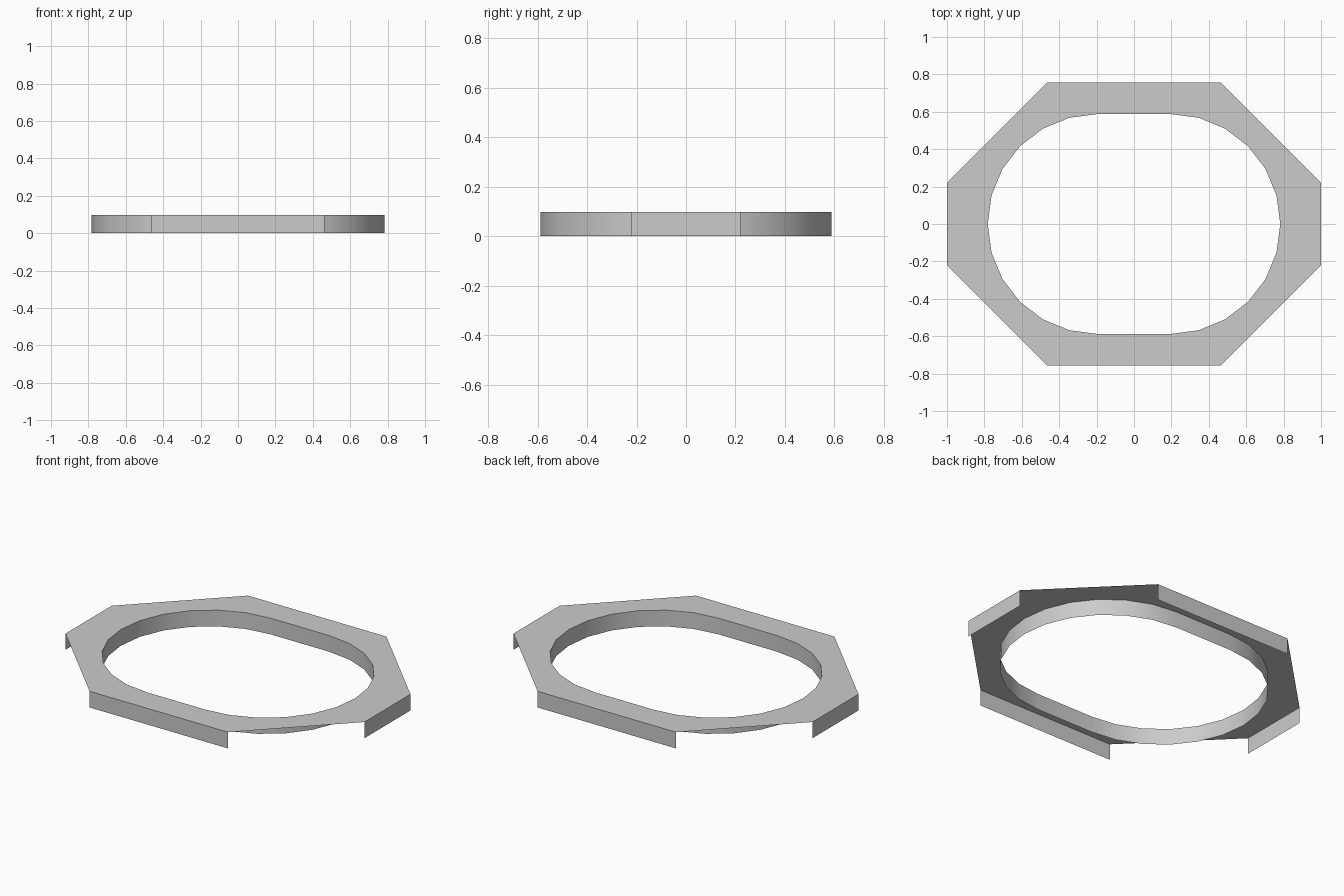
import bpy, bmesh, math

cube = bpy.data.objects.get("Cube")
if cube:
    bpy.data.objects.remove(cube, do_unlink=True)

HEIGHT = 0.098
HALF_X, HALF_Y = 1.0, 0.757        # outer half sizes
CORNER_X, CORNER_Y = 0.463, 0.22   # where the chamfers begin
RADIUS, OFFSET = 0.588, 0.194      # rounded ends of the opening
STEPS = 12                         # segments in each rounded end

grey = bpy.data.materials.new("light_grey")
grey.use_nodes = True
colour = (0.6, 0.6, 0.6, 1)
grey.diffuse_color = colour
grey.node_tree.nodes["Principled BSDF"].inputs["Base Color"].default_value = colour


def make_object(name, bm):
    mesh = bpy.data.meshes.new(name)
    bm.to_mesh(mesh)
    bm.free()
    mesh.materials.append(grey)
    obj = bpy.data.objects.new(name, mesh)
    bpy.context.collection.objects.link(obj)
    return obj


def wall(name, points, closed=False):
    """Thin upright strip that follows the points, facing right of travel."""
    bm = bmesh.new()
    low = [bm.verts.new((x, y, 0)) for x, y in points]
    high = [bm.verts.new((x, y, HEIGHT)) for x, y in points]
    for i in range(len(points) if closed else len(points) - 1):
        j = (i + 1) % len(points)
        bm.faces.new((low[i], low[j], high[j], high[i]))
    return make_object(name, bm)


# Outlines, both counter-clockwise
octagon = [(HALF_X, -CORNER_Y), (HALF_X, CORNER_Y),
           (CORNER_X, HALF_Y), (-CORNER_X, HALF_Y),
           (-HALF_X, CORNER_Y), (-HALF_X, -CORNER_Y),
           (-CORNER_X, -HALF_Y), (CORNER_X, -HALF_Y)]
opening = []
for side in (1, -1):
    for i in range(STEPS + 1):
        a = math.pi * (i / STEPS - 0.5)
        opening.append((side * (OFFSET + RADIUS * math.cos(a)),
                        side * RADIUS * math.sin(a)))

# Flat top plate with the opening
bm = bmesh.new()
for outline in (octagon, opening):
    verts = [bm.verts.new((x, y, HEIGHT)) for x, y in outline]
    for i, v in enumerate(verts):
        bm.edges.new((v, verts[(i + 1) % len(verts)]))
bmesh.ops.triangle_fill(bm, edges=bm.edges[:], use_beauty=True, normal=(0, 0, 1))
for face in bm.faces:
    face.normal_update()
    if face.normal.z < 0:
        face.normal_flip()
make_object("top_plate", bm)

# Smooth wall around the opening, facing inward
inner = wall("inner_wall", opening[::-1], closed=True)
bpy.context.view_layer.objects.active = inner
inner.select_set(True)
bpy.ops.object.shade_smooth_by_angle(angle=math.radians(30))

# Skirts on the four straight sides; the chamfers stay open
for i, name in enumerate(("left_skirt", "back_skirt", "right_skirt", "front_skirt")):
    wall(name, octagon[2 * i:2 * i + 2])
